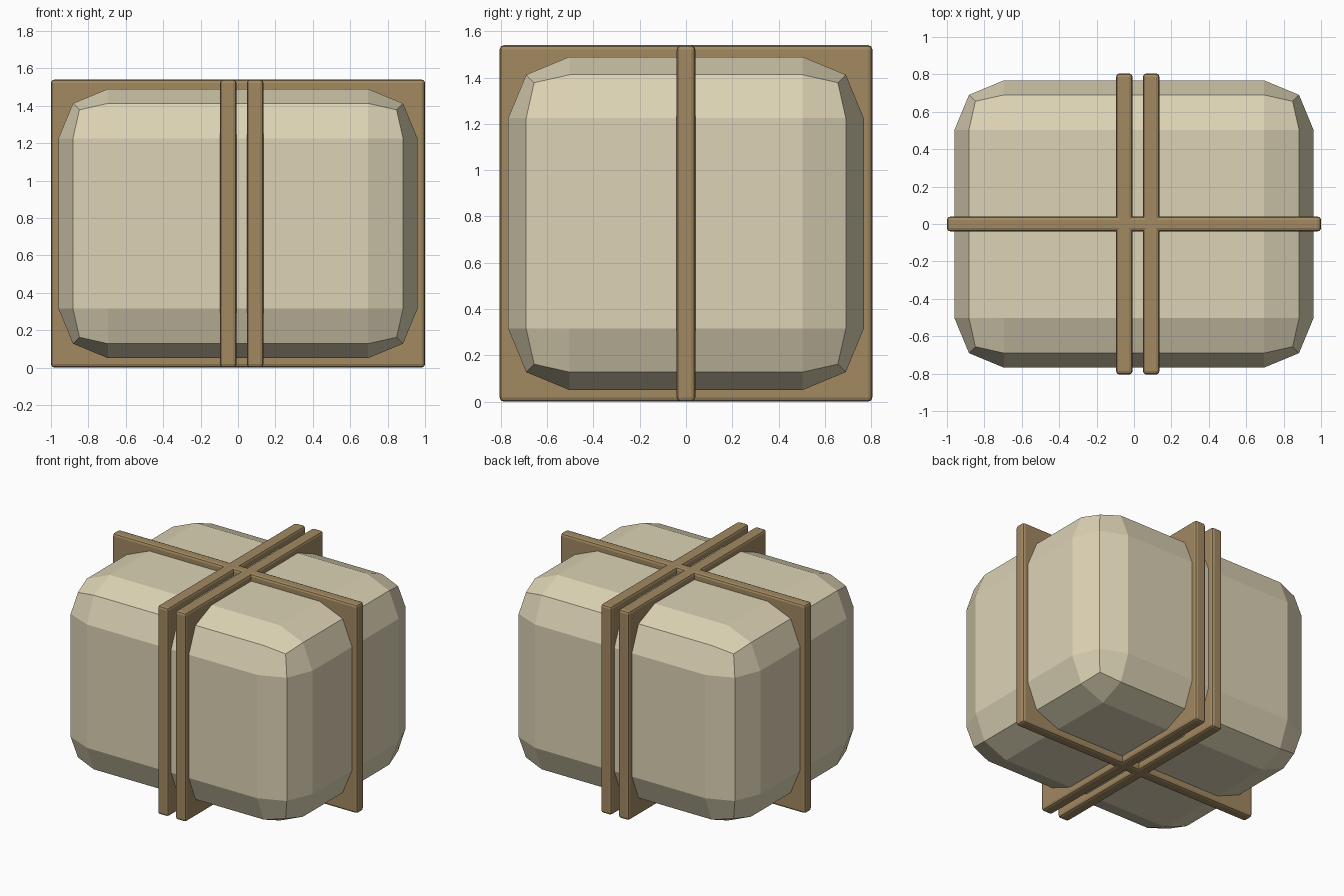
import bpy

if "Cube" in bpy.data.objects:
    bpy.data.objects.remove(bpy.data.objects["Cube"])


def material(name, color):
    m = bpy.data.materials.new(name)
    m.diffuse_color = color
    m.use_nodes = True
    m.node_tree.nodes["Principled BSDF"].inputs["Base Color"].default_value = m.diffuse_color
    return m


def bevelled_box(name, center, size, bevel, mat):
    bpy.ops.mesh.primitive_cube_add(size=1, location=center)
    ob = bpy.context.object
    ob.name = name
    ob.scale = size
    bpy.ops.object.transform_apply(location=False, rotation=False, scale=True)
    mod = ob.modifiers.new("bevel", "BEVEL")
    mod.width = bevel
    mod.segments = 2
    mod.limit_method = 'NONE'
    ob.data.materials.append(mat)
    return ob


cloth = material("cloth", (0.72, 0.65, 0.46, 1))
leather = material("leather", (0.36, 0.25, 0.12, 1))
MID = 0.77

# Padded bale with two-step rounded edges
bevelled_box("bale", (0, 0, MID), (1.92, 1.536, 1.44), 0.265, cloth)

# One lengthwise strap, reaching through the bale
bevelled_box("long_strap", (0, 0, MID), (2.0, 0.08, 1.54), 0.018, leather)

# Pair of crosswise straps
for label, x in (("left", -0.052), ("right", 0.092)):
    bevelled_box(label + "_cross_strap", (x, 0, MID), (0.088, 1.61, 1.54), 0.018, leather)
